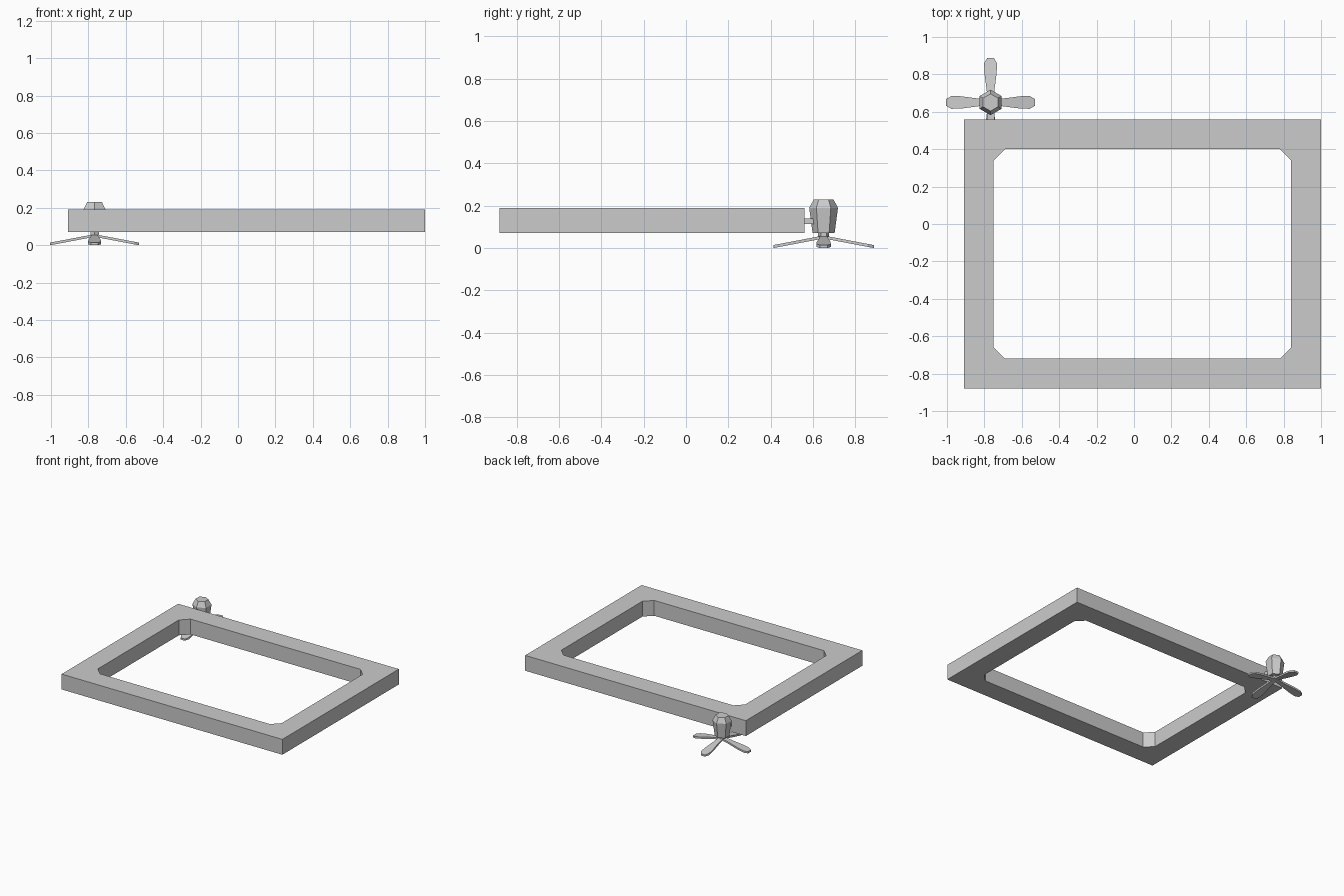
import bpy, bmesh
from math import cos, sin, pi
from mathutils import Matrix

if "Cube" in bpy.data.objects:
    bpy.data.objects.remove(bpy.data.objects["Cube"])

CX, CY = -0.767, 0.65  # motor axis


def finish(bm, name):
    bmesh.ops.recalc_face_normals(bm, faces=bm.faces)
    me = bpy.data.meshes.new(name)
    bm.to_mesh(me)
    bm.free()
    ob = bpy.data.objects.new(name, me)
    bpy.context.collection.objects.link(ob)
    return ob


def loft(name, rings):
    """Skin a list of equal-length point rings and cap both ends."""
    bm = bmesh.new()
    vs = [[bm.verts.new(p) for p in r] for r in rings]
    n = len(vs[0])
    for a, b in zip(vs, vs[1:]):
        for i in range(n):
            j = (i + 1) % n
            bm.faces.new((a[i], a[j], b[j], b[i]))
    bm.faces.new(vs[0])
    bm.faces.new(vs[-1])
    return finish(bm, name)


def hex_loft(name, profile):
    return loft(name, [[(CX + r * cos(pi / 2 + k * pi / 3),
                         CY + r * sin(pi / 2 + k * pi / 3), z)
                        for k in range(6)] for r, z in profile])


# Rectangular raft frame with a chamfered opening
x0, x1, y0, y1, c = -0.75, 0.84, -0.72, 0.40, 0.06
outer = [(-0.91, -0.88), (1.0, -0.88), (1.0, 0.56), (-0.91, 0.56)]
inner = [(x0 + c, y0), (x1 - c, y0), (x1, y0 + c), (x1, y1 - c),
         (x1 - c, y1), (x0 + c, y1), (x0, y1 - c), (x0, y0 + c)]
bm = bmesh.new()
lo, hi = 0.07, 0.19


def wall(points):
    a, b = ([bm.verts.new((x, y, z)) for x, y in points] for z in (lo, hi))
    for i in range(len(a)):
        j = (i + 1) % len(a)
        bm.faces.new((a[i], a[j], b[j], b[i]))
    return a, b


for o, n in zip(wall(outer), wall(inner)):
    for k in range(4):
        # side strip, then the triangle in the following corner
        p, q = n[2 * k], n[2 * k + 1]
        r = n[(2 * k + 2) % 8]
        bm.faces.new((o[k], o[(k + 1) % 4], q, p))
        bm.faces.new((q, o[(k + 1) % 4], r))
finish(bm, "frame")

# Hexagonal motor housing and propeller shaft
hex_loft("motor_housing", [(0.052, 0.07), (0.068, 0.19), (0.046, 0.23)])
hex_loft("propeller_shaft", [(0.026, 0.043), (0.026, 0.075)])

# Bracket joining motor to frame
bm = bmesh.new()
bmesh.ops.create_cube(bm, size=1, matrix=Matrix.Translation((CX, 0.585, 0.127))
                      @ Matrix.Diagonal((0.04, 0.07, 0.026, 1)))
finish(bm, "motor_bracket")

# Four drooping propeller blades: distance, half width
outline = [(0.01, 0.018), (0.06, 0.020), (0.16, 0.033), (0.21, 0.034), (0.237, 0.018)]
for i in range(4):
    rings = []
    for d, w in outline:
        z = 0.045 * (1 - d / 0.237)
        rings.append([(d, -w, z), (d, w, z), (d, w, z + 0.014), (d, -w, z + 0.014)])
    blade = loft(f"propeller_blade_{i + 1}", rings)
    blade.data.transform(Matrix.Translation((CX, CY, 0)) @ Matrix.Rotation(i * pi / 2, 4, 'Z'))
